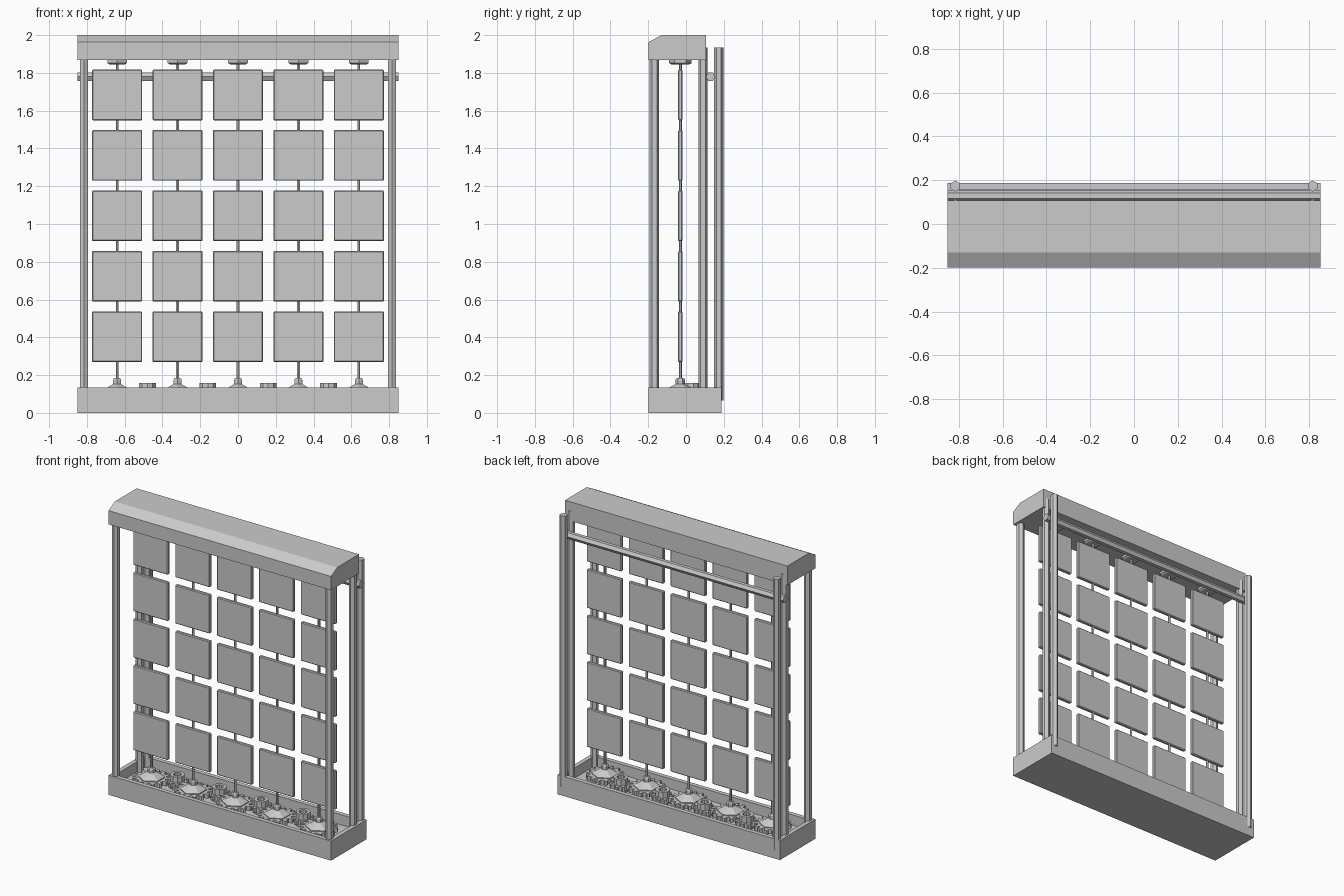
import bpy, bmesh, math
from mathutils import Matrix

if "Cube" in bpy.data.objects:
    bpy.data.objects.remove(bpy.data.objects["Cube"])


def finish(name, bm, loc=(0, 0, 0)):
    bmesh.ops.recalc_face_normals(bm, faces=bm.faces)
    mesh = bpy.data.meshes.new(name)
    bm.to_mesh(mesh)
    bm.free()
    ob = bpy.data.objects.new(name, mesh)
    ob.location = loc
    bpy.context.collection.objects.link(ob)
    return ob


def box_bm(x0, x1, y0, y1, z0, z1):
    bm = bmesh.new()
    m = (Matrix.Translation(((x0 + x1) / 2, (y0 + y1) / 2, (z0 + z1) / 2))
         @ Matrix.Diagonal((x1 - x0, y1 - y0, z1 - z0, 1)))
    bmesh.ops.create_cube(bm, size=1, matrix=m)
    return bm


def turned(name, profile, loc=(0, 0, 0), sides=6):
    """Low-sided turned part from (radius, z) pairs, first corner toward +y."""
    bm = bmesh.new()
    rings = []
    for r, z in profile:
        rings.append([bm.verts.new((r * math.sin(2 * math.pi * i / sides),
                                    r * math.cos(2 * math.pi * i / sides), z))
                      for i in range(sides)])
    for a, b in zip(rings, rings[1:]):
        for i in range(sides):
            j = (i + 1) % sides
            bm.faces.new((a[i], a[j], b[j], b[i]))
    bm.faces.new(rings[0])
    bm.faces.new(rings[-1])
    return finish(name, bm, loc)


def prism(bm, points, direction):
    face = bm.faces.new([bm.verts.new(p) for p in points])
    ext = bmesh.ops.extrude_face_region(bm, geom=[face])
    moved = [v for v in ext["geom"] if isinstance(v, bmesh.types.BMVert)]
    bmesh.ops.translate(bm, verts=moved, vec=direction)


def gear(name, loc, root, tip, teeth, height, turn=0):
    bm = bmesh.new()
    pts = []
    for t in range(teeth):
        for frac, r in ((-0.30, root), (-0.15, tip), (0.15, tip), (0.30, root)):
            a = 2 * math.pi * (t + frac + turn) / teeth
            pts.append((r * math.cos(a), r * math.sin(a), 0))
    prism(bm, pts, (0, 0, height))
    return finish(name, bm, loc)


# Open base tray
bm = box_bm(-0.85, 0.85, -0.198, 0.188, 0, 0.135)
top = max(bm.faces, key=lambda f: f.calc_center_median().z)
bmesh.ops.inset_region(bm, faces=[top], thickness=0.03, use_even_offset=True)
ext = bmesh.ops.extrude_face_region(bm, geom=[top])
bmesh.ops.translate(bm, vec=(0, 0, -0.07),
                    verts=[v for v in ext["geom"] if isinstance(v, bmesh.types.BMVert)])
if top.is_valid:
    bmesh.ops.delete(bm, geom=[top], context='FACES_ONLY')
finish("base_tray", bm)

# Header beam with sloped front edge
bm = bmesh.new()
section = [(-0.198, 1.868), (0.107, 1.868), (0.107, 2.0), (-0.13, 2.0), (-0.198, 1.963)]
prism(bm, [(-0.85, y, z) for y, z in section], (1.7, 0, 0))
finish("header_beam", bm)

# Hexagonal posts, three on each side
for side, x in (("left", -0.815), ("right", 0.815)):
    for part, y in (("front_post", -0.167), ("back_post", 0.09), ("rear_rail", 0.173)):
        turned(f"{side}_{part}", [(0.025, 0.065), (0.025, 1.935)], (x, y, 0))

# Horizontal rear bar
bar = turned("rear_crossbar", [(0.025, -0.85), (0.025, 0.85)], (0, 0.13, 1.78))
bar.rotation_euler = (0, math.pi / 2, 0)

# Rotating columns: rod, five panels, bearings, gear
AXIS_Y = -0.03
for c in range(5):
    x = -0.64 + 0.32 * c
    loc = (x, AXIS_Y, 0)
    turned(f"rod_{c + 1}", [(0.008, 0.06), (0.008, 1.87)], loc)
    turned(f"top_bearing_{c + 1}",
           [(0.045, 1.844), (0.06, 1.852), (0.06, 1.87)], loc)
    for r in range(5):
        z = 0.403 + 0.32 * r
        bm = box_bm(-0.133, 0.133, -0.012, 0.012, -0.134, 0.134)
        bmesh.ops.bevel(bm, geom=bm.edges[:], offset=0.005, segments=1, affect='EDGES')
        finish(f"panel_{c + 1}_{r + 1}", bm, (x, AXIS_Y, z))
    gear(f"drive_gear_{c + 1}", (x, AXIS_Y, 0.085), 0.095, 0.118, 14, 0.03)
    turned(f"gear_cone_{c + 1}",
           [(0.085, 0.113), (0.085, 0.121), (0.025, 0.152),
            (0.025, 0.175), (0.018, 0.185)], loc)

# Idler gears between the columns, with ring hubs
for c in range(4):
    x = -0.48 + 0.32 * c
    gear(f"idler_gear_{c + 1}", (x, 0.025, 0.085), 0.052, 0.072, 9, 0.03, 0.5)
    turned(f"idler_hub_{c + 1}",
           [(0.047, 0.065), (0.047, 0.157), (0.026, 0.157), (0.026, 0.13)],
           (x, 0.025, 0), 10)
